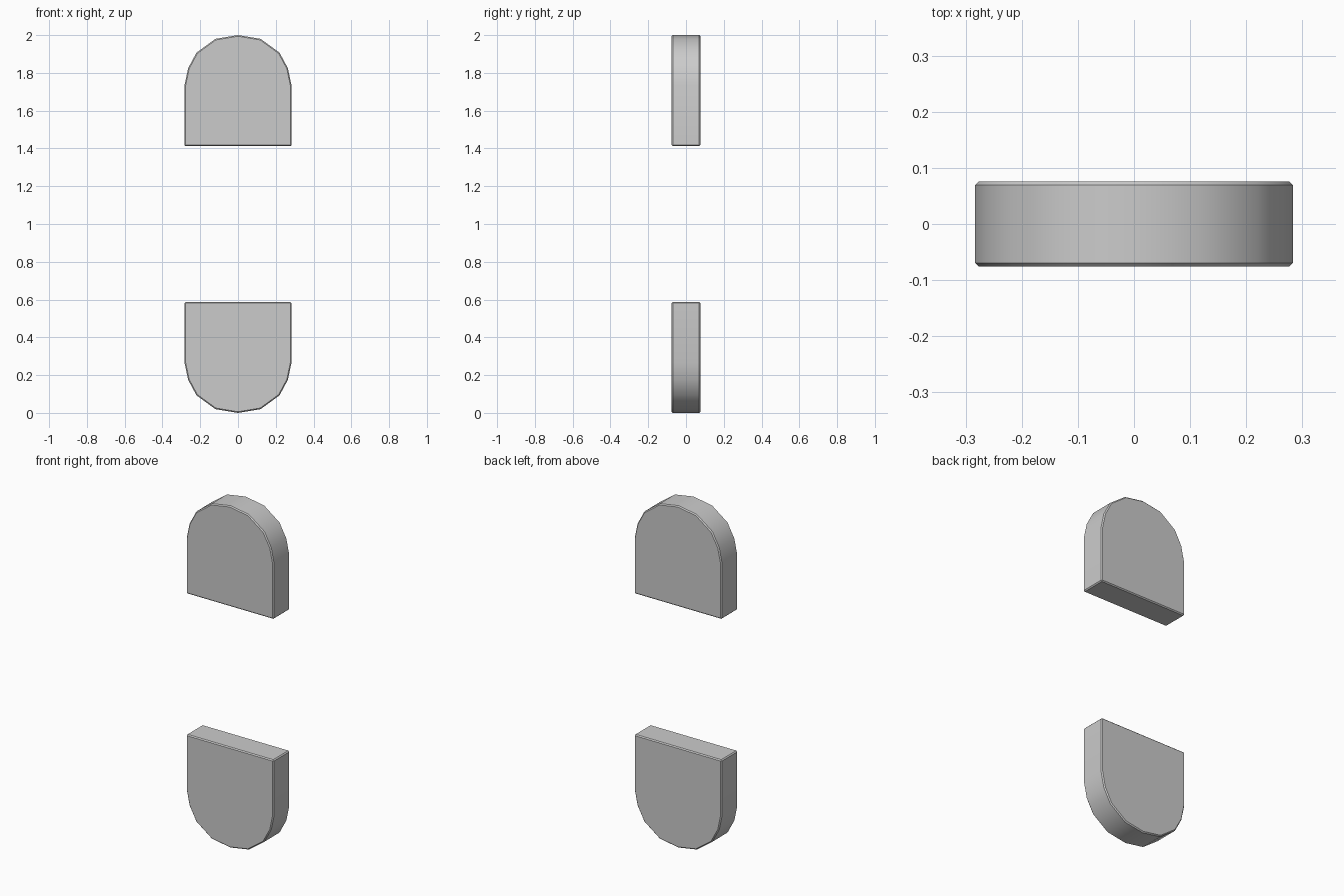
import bpy, bmesh, math

if "Cube" in bpy.data.objects:
    bpy.data.objects.remove(bpy.data.objects["Cube"])

# Half outline of the rounded tab: distance from centre, height above the mid plane z = 1
HALF = [(0.0, 1.0), (0.12, 0.98), (0.22, 0.907), (0.264, 0.825), (0.283, 0.735), (0.283, 0.412)]
OUTLINE = HALF + [(-x, h) for x, h in reversed(HALF[1:])]
DEPTH = 0.151


def rounded_tab(name, side):
    # Extrude the outline from front to back
    bm = bmesh.new()
    face = bm.faces.new([bm.verts.new((x, -DEPTH / 2, 1 + side * h)) for x, h in OUTLINE])
    back = bmesh.ops.extrude_face_region(bm, geom=[face])["geom"]
    verts = [v for v in back if isinstance(v, bmesh.types.BMVert)]
    bmesh.ops.translate(bm, verts=verts, vec=(0, DEPTH, 0))
    bmesh.ops.recalc_face_normals(bm, faces=bm.faces)
    # Narrow chamfer on the sharp edges only
    sharp = [e for e in bm.edges if e.calc_face_angle() > math.radians(45)]
    bmesh.ops.bevel(bm, geom=sharp, offset=0.006, segments=1, affect='EDGES', profile=0.5)
    mesh = bpy.data.meshes.new(name)
    bm.to_mesh(mesh)
    bm.free()
    obj = bpy.data.objects.new(name, mesh)
    bpy.context.collection.objects.link(obj)
    # Smooth the curved rim, keep the flat faces crisp
    bpy.ops.object.select_all(action='DESELECT')
    obj.select_set(True)
    bpy.context.view_layer.objects.active = obj
    bpy.ops.object.shade_smooth_by_angle(angle=math.radians(30))


# Upper tab and its mirrored lower twin
rounded_tab("upper_tab", 1)
rounded_tab("lower_tab", -1)
